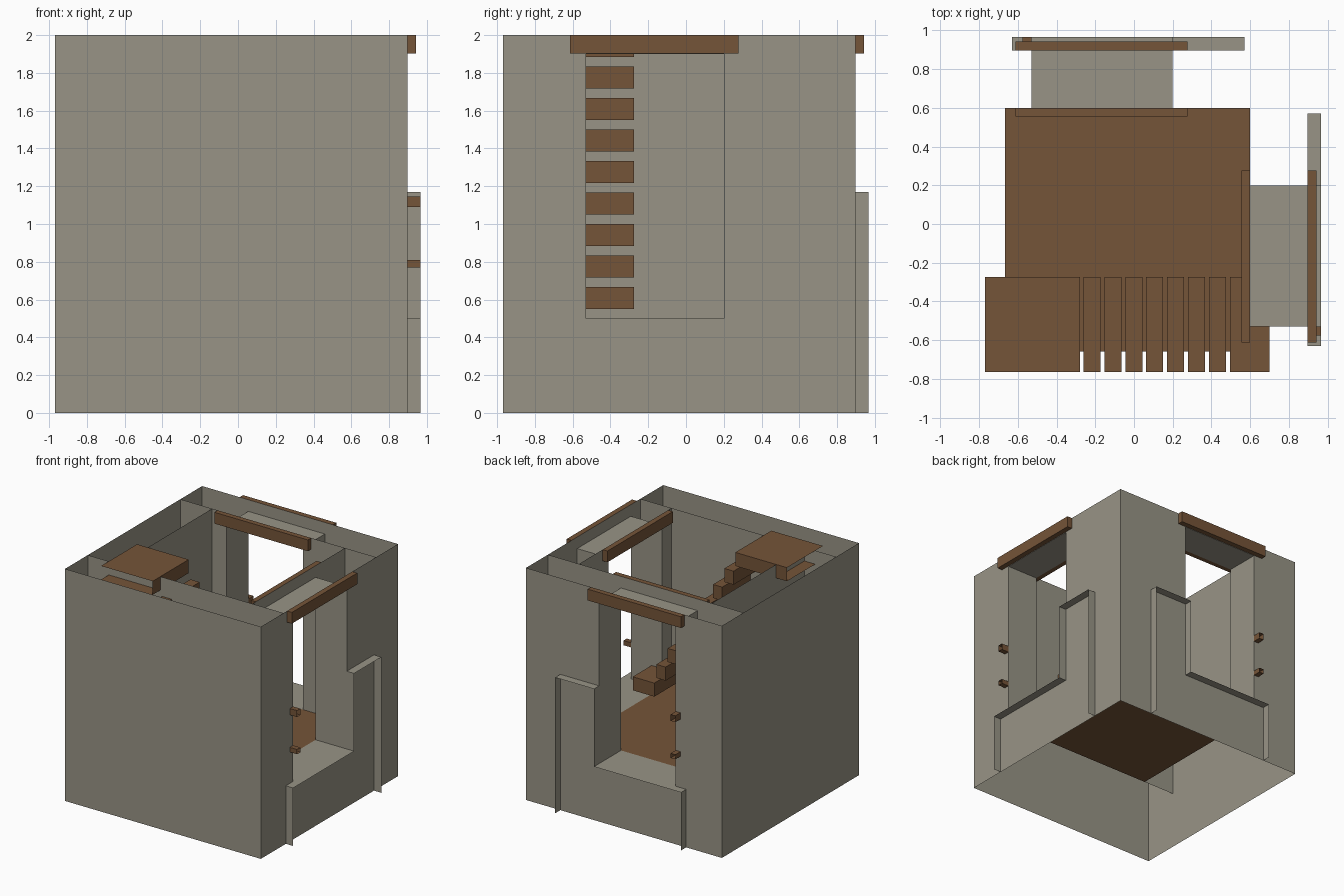
import bpy

if "Cube" in bpy.data.objects:
    bpy.data.objects.remove(bpy.data.objects["Cube"])

def material(name, rgb):
    m = bpy.data.materials.new(name)
    m.diffuse_color = (*rgb, 1)
    m.use_nodes = True
    m.node_tree.nodes["Principled BSDF"].inputs["Base Color"].default_value = m.diffuse_color
    return m

STONE = material("stone grey", (0.314, 0.296, 0.238))
WOOD = material("wood brown", (0.178, 0.089, 0.040))

def make(name, quads, mat, swap=False):
    """One object from a list of quads; swap mirrors it across the x = y diagonal."""
    verts = [v for q in quads for v in q]
    if swap:
        verts = [(y, x, z) for x, y, z in verts]
    me = bpy.data.meshes.new(name)
    me.from_pydata(verts, [], [tuple(range(i * 4, i * 4 + 4)) for i in range(len(quads))])
    if swap:
        me.flip_normals()
    me.materials.append(mat)
    bpy.context.collection.objects.link(bpy.data.objects.new(name, me))

def xplane(x, y0, y1, z0, z1):
    return [(x, y0, z0), (x, y1, z0), (x, y1, z1), (x, y0, z1)]

def yplane(y, x0, x1, z0, z1):
    return [(x0, y, z0), (x1, y, z0), (x1, y, z1), (x0, y, z1)]

def zplane(z, x0, x1, y0, y1):
    return [(x0, y0, z), (x1, y0, z), (x1, y1, z), (x0, y1, z)]

def box(x0, x1, y0, y1, z0, z1, skip=""):
    """Quads of a box, leaving out the sides listed in skip."""
    sides = {"a": xplane(x0, y0, y1, z0, z1)[::-1], "A": xplane(x1, y0, y1, z0, z1),
             "b": yplane(y0, x0, x1, z0, z1), "B": yplane(y1, x0, x1, z0, z1)[::-1],
             "c": zplane(z0, x0, x1, y0, y1)[::-1], "C": zplane(z1, x0, x1, y0, y1)}
    return [q for k, q in sides.items() if k not in skip]

# main dimensions: outer shell, room, and doorway
L, R = -0.97, 0.897
IX0, IY0, I1 = -0.667, -0.66, 0.60
D0, D1, SILL, HEAD, TOP = -0.53, 0.20, 0.50, 1.90, 2.0

# plain outer walls (front and left)
make("outer_front_wall", [yplane(L, L, R, 0, TOP)], STONE)
make("outer_left_wall", [xplane(L, L, R, 0, TOP)[::-1]], STONE)

# plain inner walls
make("inner_front_wall", [yplane(IY0, L, R, SILL, TOP)[::-1]], STONE)
make("inner_left_wall", [xplane(IX0, IY0, I1, SILL, TOP)], STONE)

# floor of the room
make("floor", [zplane(SILL, IX0, I1, IY0, I1)], WOOD)

# the right side and the back share the same doorway design
for side, swap in (("right", False), ("back", True)):
    make(side + "_outer_wall", [xplane(R, L, D0, 0, TOP), xplane(R, D1, R, 0, TOP),
                                xplane(R, D0, D1, 0, SILL), xplane(R, D0, D1, HEAD, TOP)], STONE, swap)
    lo, hi = (IY0, I1) if not swap else (L, R)
    make(side + "_inner_wall", [xplane(I1, lo, D0, SILL, TOP), xplane(I1, D1, hi, SILL, TOP),
                                xplane(I1, D0, D1, HEAD, TOP)], STONE, swap)
    # passage through the wall: sill, head and two jambs
    make(side + "_passage", [zplane(SILL, I1, R, D0, D1), zplane(HEAD, I1, R, D0, D1),
                             yplane(D0, I1, R, SILL, HEAD)[::-1], yplane(D1, I1, R, SILL, HEAD)], STONE, swap)
    # raised stepped rim on the outside
    X = 0.967
    make(side + "_rim", [yplane(-0.63, R, X, 0, SILL), zplane(SILL, R, X, -0.63, D1),
                         yplane(D1, R, X, SILL, 1.17), zplane(1.17, R, X, D1, 0.57),
                         yplane(0.57, R, X, 0, 1.17)[::-1]], STONE, swap)
    # lintel beams outside and inside
    make(side + "_outer_lintel", box(R, 0.943, -0.613, 0.277, 1.903, TOP, "a"), WOOD, swap)
    make(side + "_inner_lintel", box(0.555, I1, -0.613, 0.277, 1.903, TOP, "A"), WOOD, swap)
    # hinge brackets, open on the outside
    for n, z0, z1 in (("upper", 1.09, 1.145), ("lower", 0.77, 0.81)):
        make(f"{side}_{n}_hinge", box(R, X, -0.575, D0, z0, z1, "aA"), WOOD, swap)

# staircase: eight steps and a landing, open where they sink into the walls
Y0, Y1 = -0.765, -0.275
for i in range(8):
    x0 = 0.495 - i * 0.108
    z0 = 0.55 + i / 6
    if i == 0:
        quads = box(x0, 0.70, Y0, Y1, z0, z0 + 0.117, "bA")
    else:
        quads = box(x0, x0 + 0.088, Y0, Y1, z0, z0 + 0.117, "b")
    make(f"step_{i + 1}", quads, WOOD)
make("landing", box(-0.77, -0.278, Y0, Y1, 1.883, TOP, "ab"), WOOD)
